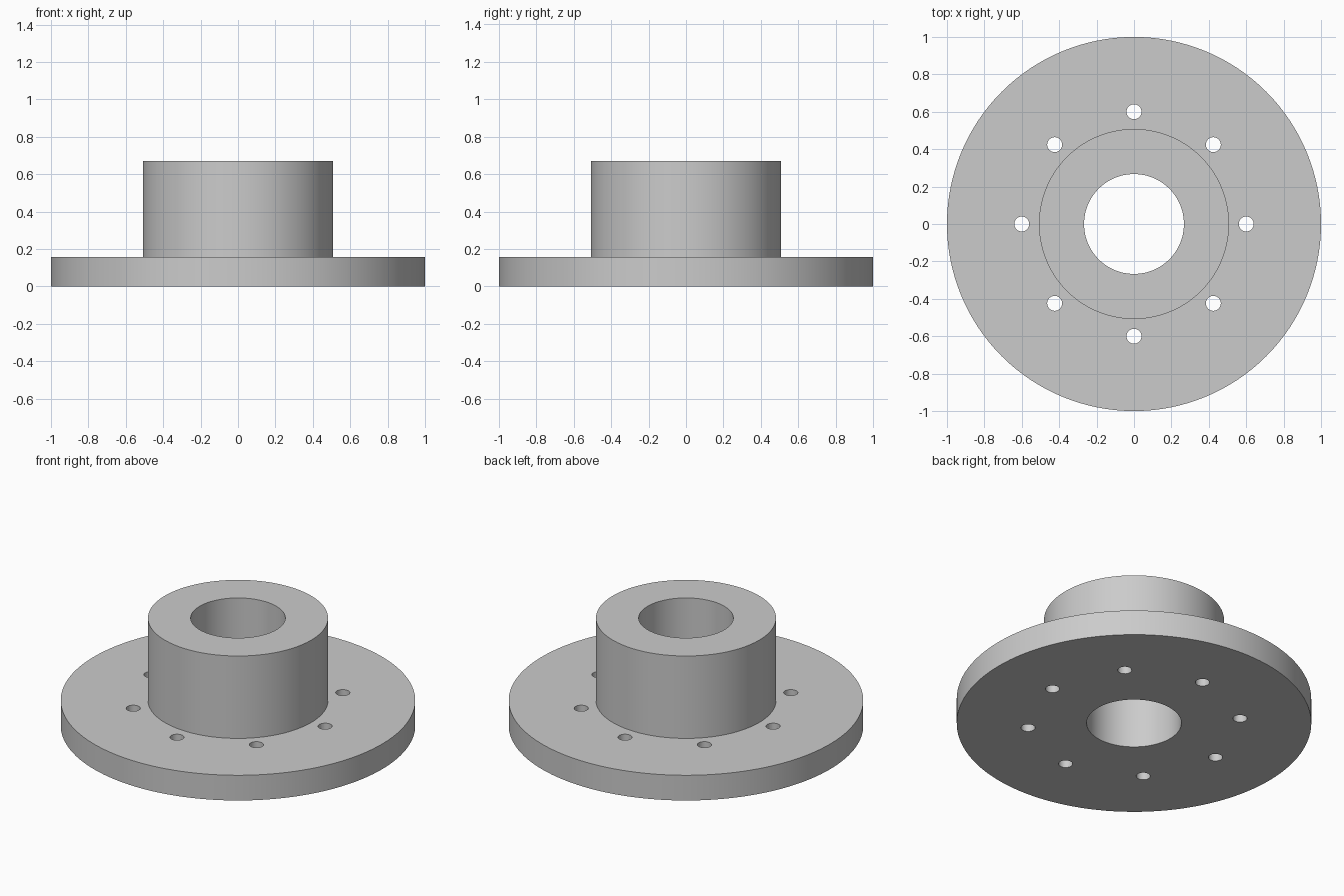
import bpy
import bmesh
from math import cos, sin, pi

SEGMENTS = 128
FLANGE_R, HUB_R, BORE_R = 1.0, 0.508, 0.267
FLANGE_H, TOTAL_H = 0.157, 0.67
HOLE_R, HOLE_CIRCLE, HOLE_COUNT = 0.04, 0.6, 8

cube = bpy.data.objects.get("Cube")
if cube:
    bpy.data.objects.remove(cube, do_unlink=True)


def make_material(name, rgb):
    mat = bpy.data.materials.new(name)
    mat.use_nodes = True
    mat.diffuse_color = (*rgb, 1)
    mat.node_tree.nodes["Principled BSDF"].inputs["Base Color"].default_value = (*rgb, 1)
    return mat


def lathe(name, profile, segments):
    """Revolve a closed (radius, height) profile around z."""
    bm = bmesh.new()
    rings = []
    for i in range(segments):
        a = 2 * pi * i / segments
        rings.append([bm.verts.new((r * cos(a), r * sin(a), z)) for r, z in profile])
    n = len(profile)
    for i in range(segments):
        here, after = rings[i], rings[(i + 1) % segments]
        for j in range(n):
            k = (j + 1) % n
            bm.faces.new((here[j], after[j], after[k], here[k]))
    bmesh.ops.recalc_face_normals(bm, faces=bm.faces)
    mesh = bpy.data.meshes.new(name)
    bm.to_mesh(mesh)
    bm.free()
    obj = bpy.data.objects.new(name, mesh)
    bpy.context.collection.objects.link(obj)
    return obj


# Flange and hub turned as one solid, with the central bore
body = lathe("flanged_hub", [
    (BORE_R, 0), (FLANGE_R, 0), (FLANGE_R, FLANGE_H),
    (HUB_R, FLANGE_H), (HUB_R, TOTAL_H), (BORE_R, TOTAL_H),
], SEGMENTS)
body.data.materials.append(make_material("plain grey", (0.6, 0.6, 0.6)))

# Bolt hole cutters, all in one mesh
bm = bmesh.new()
for i in range(HOLE_COUNT):
    a = 2 * pi * i / HOLE_COUNT
    pin = bmesh.ops.create_cone(bm, cap_ends=True, segments=32, radius1=HOLE_R,
                                radius2=HOLE_R, depth=FLANGE_H * 2)
    bmesh.ops.translate(bm, verts=pin["verts"],
                        vec=(HOLE_CIRCLE * cos(a), HOLE_CIRCLE * sin(a), FLANGE_H / 2))
cutter_mesh = bpy.data.meshes.new("bolt_hole_cutter")
bm.to_mesh(cutter_mesh)
bm.free()
cutter_mesh.materials.append(body.data.materials[0])
cutter = bpy.data.objects.new("bolt_hole_cutter", cutter_mesh)
bpy.context.collection.objects.link(cutter)
cutter.hide_render = True

# Drill the holes, then drop the cutter
drill = body.modifiers.new("bolt_holes", "BOOLEAN")
drill.operation = "DIFFERENCE"
drill.solver = "EXACT"
drill.object = cutter
bpy.ops.object.select_all(action="DESELECT")
body.select_set(True)
bpy.context.view_layer.objects.active = body
bpy.ops.object.modifier_apply(modifier=drill.name)
bpy.data.objects.remove(cutter, do_unlink=True)

# Smooth curved walls, sharp rims
bpy.ops.object.shade_smooth_by_angle(angle=pi / 6)
